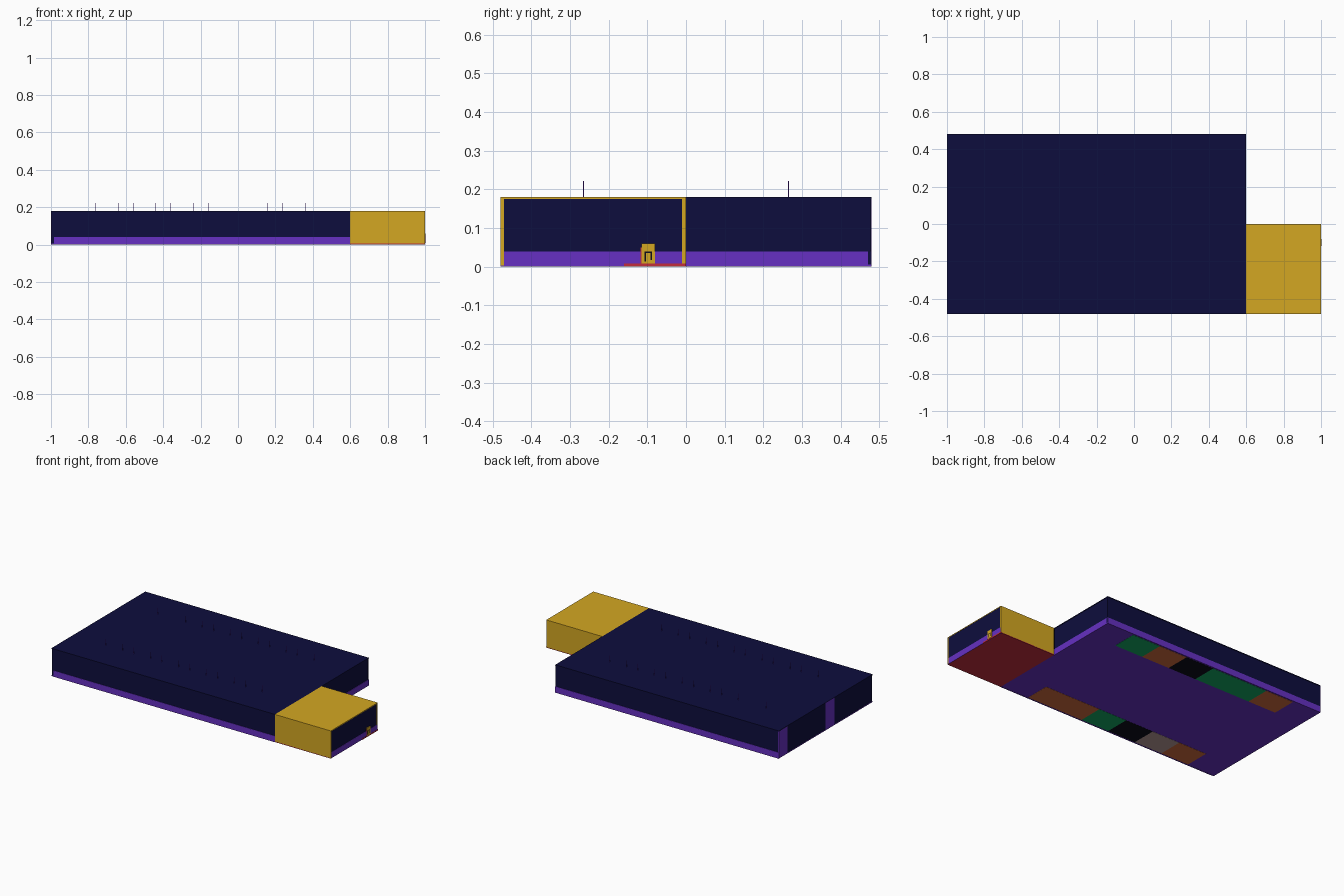
import bpy, bmesh

if "Cube" in bpy.data.objects:
    bpy.data.objects.remove(bpy.data.objects["Cube"])


def lin(c):
    return c / 12.92 if c <= 0.04045 else ((c + 0.055) / 1.055) ** 2.4


def mat(name, hexcol):
    m = bpy.data.materials.new(name)
    rgb = [lin(int(hexcol[i:i + 2], 16) / 255) for i in (0, 2, 4)]
    m.diffuse_color = (*rgb, 1)
    m.use_nodes = True
    m.node_tree.nodes["Principled BSDF"].inputs["Base Color"].default_value = m.diffuse_color
    return m


M = {n: mat(n, h) for n, h in {
    "navy": "0d0d3d", "purple": "6630c2", "gold": "d4a722", "red": "c22d3c",
    "green": "13a864", "orange": "d06c3c", "black": "0b0b18",
    "warm grey": "b89c98"}.items()}


def boxes(name, color, spans):
    """One object from several boxes given as (x0, x1, y0, y1, z0, z1)."""
    bm = bmesh.new()
    for x0, x1, y0, y1, z0, z1 in spans:
        vs = bmesh.ops.create_cube(bm, size=1)["verts"]
        for v in vs:
            v.co.x = x1 if v.co.x > 0 else x0
            v.co.y = y1 if v.co.y > 0 else y0
            v.co.z = z1 if v.co.z > 0 else z0
    me = bpy.data.meshes.new(name)
    bm.to_mesh(me)
    bm.free()
    me.materials.append(M[color])
    ob = bpy.data.objects.new(name, me)
    bpy.context.collection.objects.link(ob)
    return ob


H, T, S, E = 0.18, 0.01, 0.04, 0.002   # height, wall, skirting, plate depth
Y = 0.48

# floors
boxes("hall_floor", "purple", [(-1, 0.6, -Y, Y, 0.001, 0.006)])
boxes("entrance_floor", "red", [(0.6, 0.998, -Y, 0, 0.001, 0.006)])

# roofs
boxes("hall_roof", "navy", [(-1, 0.6, -Y, Y, H - 0.005, H)])
boxes("entrance_roof", "gold", [(0.6, 1, -Y, 0, H - 0.005, H)])

# walls
boxes("hall_walls", "navy", [
    (-1 + E, 0.6, -Y + E, -Y + T, 0.006, H - 0.005),
    (-1 + E, 0.6, Y - T, Y - E, 0.006, H - 0.005),
    (-1 + E, -1 + T, -Y + T, Y - T, 0.006, H - 0.005),
    (0.6 - T, 0.6 - E, 0, Y - T, 0.006, H - 0.005)])
boxes("entrance_side_walls", "gold", [
    (0.6, 1, -Y, -Y + T, 0.003, H - 0.005),
    (0.6, 1, -T, 0, 0.003, H - 0.005)])
boxes("entrance_end_wall", "navy", [(0.99, 0.999, -Y + 0.001, -0.001, S, H - 0.005)])

# purple skirting and the two upright bands on the left end
boxes("skirting", "purple", [
    (-0.985, 0.6, -Y, -Y + 0.006, 0, S),
    (-1, 0.6, Y - 0.006, Y, 0, S),
    (0.594, 0.6, 0, Y, 0, S),
    (0.99, 1, -Y + 0.001, -0.001, 0.001, S)])
boxes("end_wall_bands", "purple", [
    (-1, -0.995, y - 0.09, y, 0.001, H - 0.001) for y in (Y, 0)])

# small marker and threshold on the entrance end wall
boxes("threshold", "red", [(0.998, 1.001, -0.16, 0, 0, 0.008)])
boxes("marker_plate", "gold", [(0.99, 1.003, -0.115, -0.08, 0.008, 0.06)])
boxes("marker_side", "red", [(0.99, 1.002, -0.117, -0.115, 0.008, 0.05)])
boxes("marker_inset", "black", [
    (1.002, 1.0035, -0.107, -0.103, 0.014, 0.04),
    (1.002, 1.0035, -0.103, -0.088, 0.036, 0.04),
    (1.002, 1.0035, -0.092, -0.088, 0.018, 0.036)])

# booths along both long walls, with signs hung on pairs of rods
rows = {
    -1: ["orange", "orange", "green", "black", "warm grey", "orange"],
    1: ["green", "orange", "black", "green", "green", "orange"]}
rods, signs = [], []
for side, colors in rows.items():
    for i, color in enumerate(colors):
        x = 0.3 - 0.2 * i
        y0, y1 = sorted((side * 0.31, side * 0.47))
        label = "back" if side > 0 else "front"
        boxes(f"{label}_booth_{i + 1}", color, [(x - 0.1, x + 0.1, y0, y1, 0, 0.1)])
        y = side * 0.265
        signs.append((x - 0.08, x + 0.08, y - 0.005, y + 0.005, 0.12, 0.15))
        for dx in (-0.06, 0.06):
            rods.append((x + dx - 0.001, x + dx + 0.001, y - 0.001, y + 0.001, 0.15, 0.222))
boxes("hanging_signs", "gold", signs)
boxes("hanging_rods", "purple", rods)
